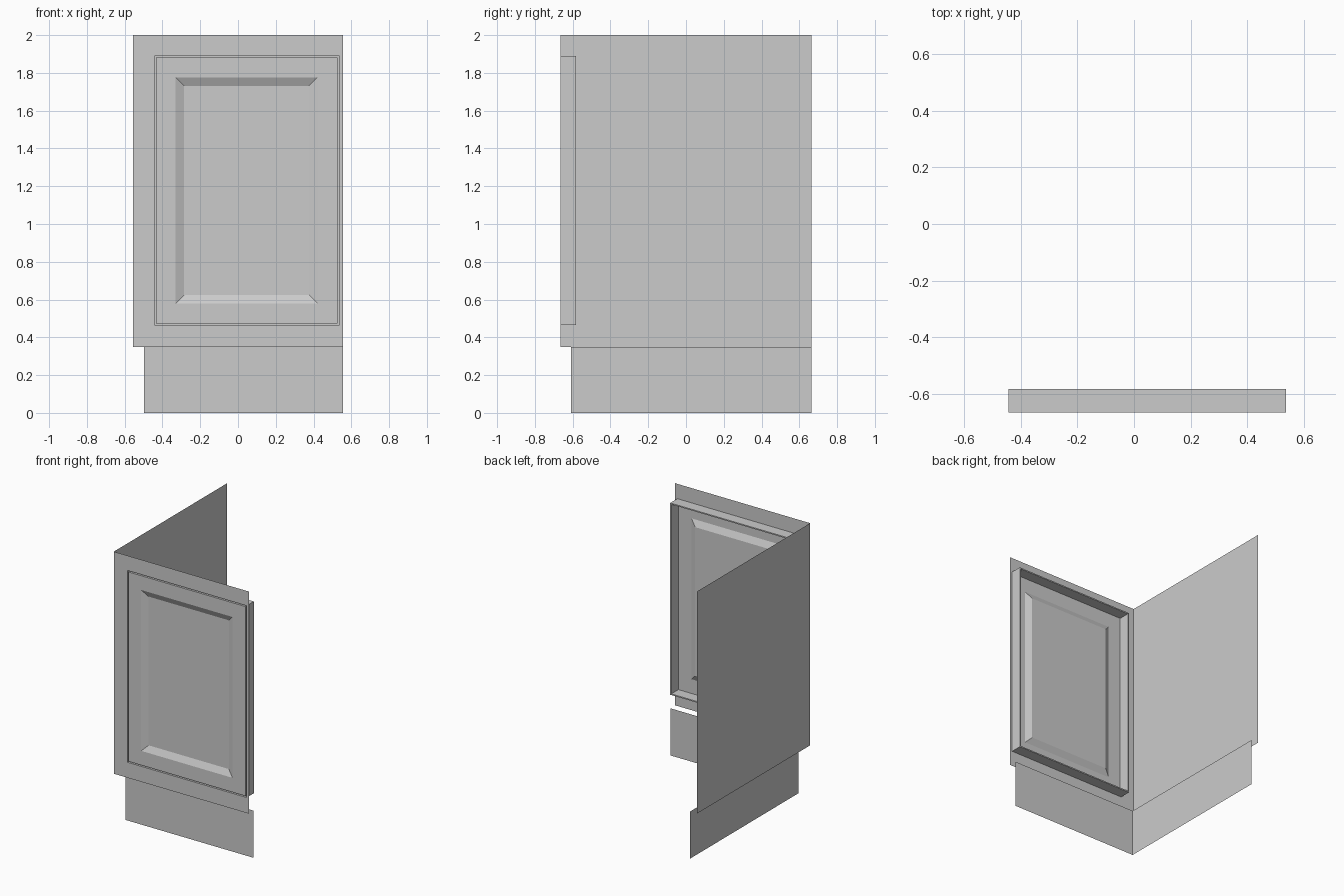
import bpy, bmesh

if "Cube" in bpy.data.objects:
    bpy.data.objects.remove(bpy.data.objects["Cube"])

LEFT, RIGHT = -0.555, 0.555
FRONT, BACK = -0.665, 0.665
BASE, TOP = 0.35, 2.0


def finish(name, bm):
    mesh = bpy.data.meshes.new(name)
    bm.to_mesh(mesh)
    bm.free()
    obj = bpy.data.objects.new(name, mesh)
    bpy.context.collection.objects.link(obj)
    return obj


def nested_panel(name, rings, cap):
    """Front-facing sheet made of nested rectangles (x0, x1, z0, z1, y)."""
    bm = bmesh.new()
    loops = [[bm.verts.new(p) for p in ((a, y, c), (b, y, c), (b, y, d), (a, y, d))]
             for a, b, c, d, y in rings]
    for outer, inner in zip(loops, loops[1:]):
        for i in range(4):
            j = (i + 1) % 4
            bm.faces.new((outer[i], outer[j], inner[j], inner[i]))
    if cap:
        bm.faces.new(loops[-1])
    return finish(name, bm)


def side_sheet(name, x, y0, y1, z0, z1):
    """Left-facing rectangular sheet."""
    bm = bmesh.new()
    bm.faces.new([bm.verts.new(p) for p in
                  ((x, y1, z0), (x, y0, z0), (x, y0, z1), (x, y1, z1))])
    return finish(name, bm)


# Face frame, with the shadow gap around the door
groove = FRONT + 0.083
opening = (-0.443, 0.537, 0.465, 1.89)
door = (-0.434, 0.528, 0.474, 1.881)
nested_panel("face_frame", [(LEFT, RIGHT, BASE, TOP, FRONT),
                            (*opening, FRONT),
                            (*opening, groove),
                            (*door, groove)], False)

# Door with edge returns and a bevelled recessed panel
nested_panel("door", [(*door, groove),
                      (*door, FRONT),
                      (-0.33, 0.42, 0.58, 1.775, FRONT),
                      (-0.285, 0.375, 0.625, 1.73, FRONT + 0.022)], True)

# Cabinet side
side_sheet("left_side", LEFT, FRONT, BACK, BASE, TOP)

# Recessed toe kick, front and side
nested_panel("toe_kick_front", [(-0.498, RIGHT, 0, BASE, -0.608)], True)
side_sheet("toe_kick_side", -0.498, -0.608, BACK, 0, BASE)
